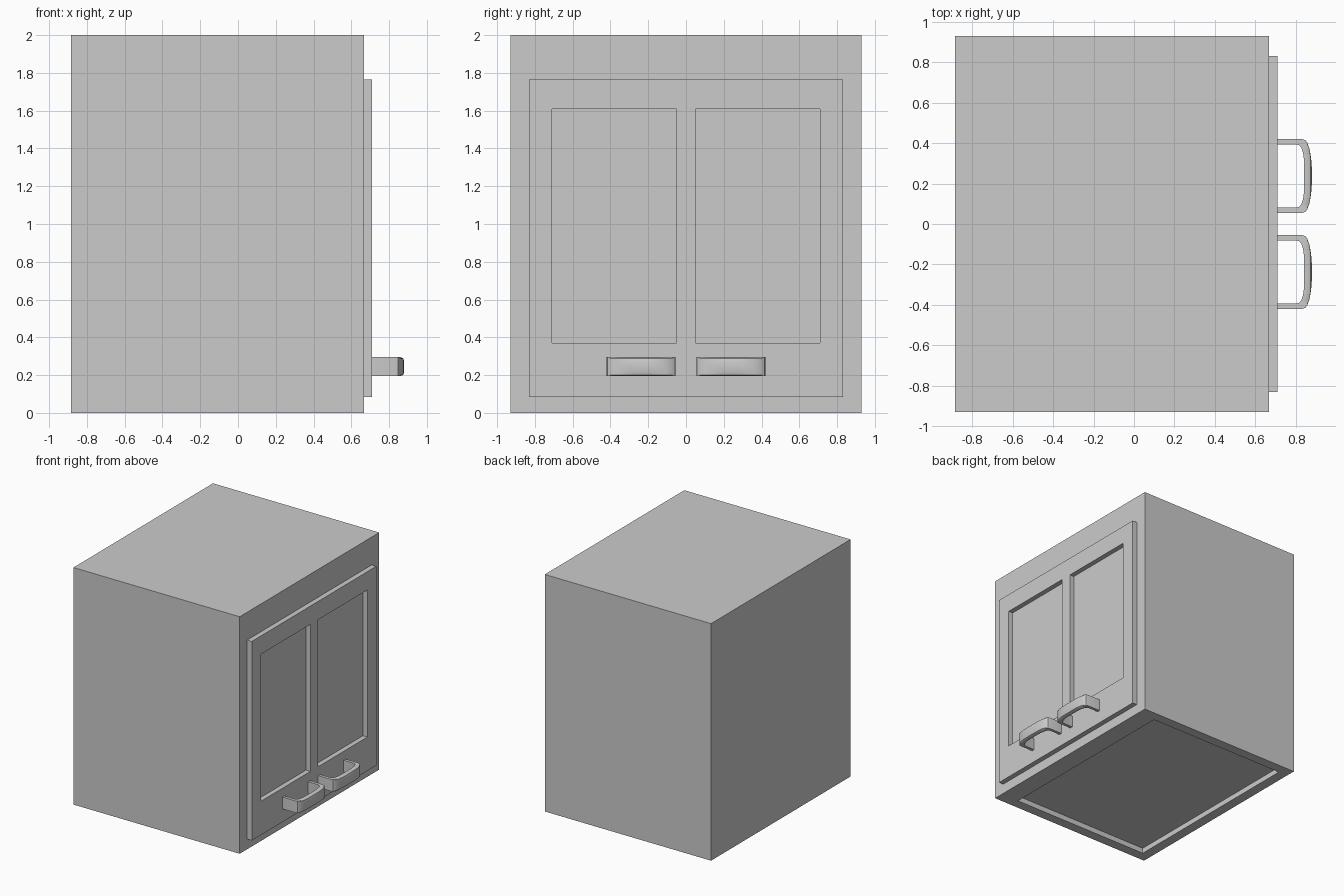
import bpy, bmesh

if "Cube" in bpy.data.objects:
    bpy.data.objects.remove(bpy.data.objects["Cube"])


def box(name, x, y, z):
    bpy.ops.mesh.primitive_cube_add(size=1)
    ob = bpy.context.object
    ob.name = name
    ob.location = [(a + b) / 2 for a, b in (x, y, z)]
    ob.scale = [b - a for a, b in (x, y, z)]
    bpy.ops.object.transform_apply(location=True, rotation=False, scale=True)
    return ob


def cut(target, cutter):
    mod = target.modifiers.new("cut", 'BOOLEAN')
    mod.operation = 'DIFFERENCE'
    mod.solver = 'EXACT'
    mod.object = cutter
    bpy.context.view_layer.objects.active = target
    bpy.ops.object.modifier_apply(modifier=mod.name)
    bpy.data.objects.remove(cutter, do_unlink=True)


# Cabinet body with a shallow recess underneath
body = box("cabinet_body", (-0.885, 0.667), (-0.93, 0.93), (0, 2))
cut(body, box("base_cutter", (-0.80, 0.50), (-0.845, 0.845), (-0.1, 0.045)))

# Double door slab with two sunken panels
doors = box("double_door", (0.66, 0.71), (-0.83, 0.83), (0.085, 1.765))
for y in ((-0.71, -0.05), (0.05, 0.71)):
    cut(doors, box("panel_cutter", (0.669, 0.8), y, (0.37, 1.61)))

# Handle profile, half of it as (outer x, outer offset, inner x, inner offset)
HALF = [(0.70, 0.1825, 0.70, 0.157),
        (0.83, 0.1825, 0.80, 0.157),
        (0.847, 0.178, 0.815, 0.153),
        (0.857, 0.165, 0.827, 0.142),
        (0.868, 0.135, 0.836, 0.115),
        (0.876, 0.09, 0.841, 0.08),
        (0.88, 0.04, 0.842, 0.035)]
PATH = HALF + [(a, -b, c, -d) for a, b, c, d in reversed(HALF)]


def handle(name, yc):
    bm = bmesh.new()
    rings = []
    for ox, oy, ix, iy in PATH:
        edge_x = min(ox, 0.86)
        mid_x = min(ox, 0.874)
        section = [(ix, iy, 0.195), (edge_x, oy, 0.195), (mid_x, oy, 0.201),
                   (ox, oy, 0.215), (ox, oy, 0.275), (mid_x, oy, 0.289),
                   (edge_x, oy, 0.295), (ix, iy, 0.295)]
        rings.append([bm.verts.new((x, y + yc, z)) for x, y, z in section])
    n = len(rings[0])
    for r, s in zip(rings, rings[1:]):
        for i in range(n):
            j = (i + 1) % n
            bm.faces.new((r[i], r[j], s[j], s[i]))
    bm.faces.new(rings[0])
    bm.faces.new(rings[-1])
    bmesh.ops.recalc_face_normals(bm, faces=bm.faces)
    me = bpy.data.meshes.new(name)
    bm.to_mesh(me)
    bm.free()
    ob = bpy.data.objects.new(name, me)
    bpy.context.collection.objects.link(ob)
    bpy.ops.object.select_all(action='DESELECT')
    ob.select_set(True)
    bpy.context.view_layer.objects.active = ob
    bpy.ops.object.shade_smooth_by_angle()


# One pull handle at the lower inner corner of each door
handle("left_door_handle", -0.2375)
handle("right_door_handle", 0.2375)
